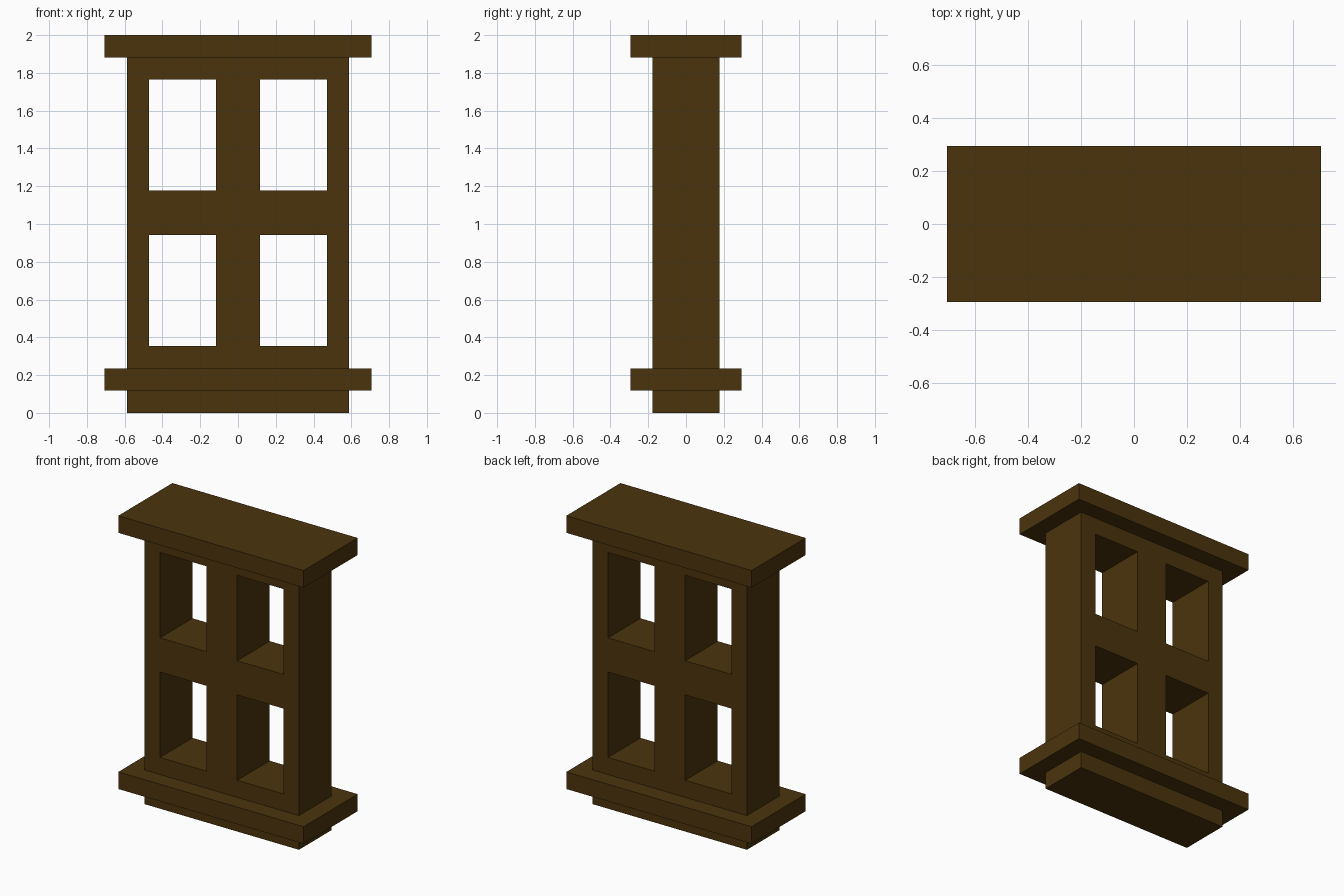
import bpy
import bmesh

cube = bpy.data.objects.get("Cube")
if cube:
    bpy.data.objects.remove(cube, do_unlink=True)

U = 2 / 17  # module: the window is 17 modules tall

# Single dark wood colour
wood = bpy.data.materials.new("dark_brown_wood")
wood.use_nodes = True
colour = (0.070, 0.034, 0.004, 1)
wood.diffuse_color = colour
bsdf = wood.node_tree.nodes["Principled BSDF"]
bsdf.inputs["Base Color"].default_value = colour
bsdf.inputs["Roughness"].default_value = 0.9


def finish(name, bm):
    bmesh.ops.recalc_face_normals(bm, faces=bm.faces)
    mesh = bpy.data.meshes.new(name)
    bm.to_mesh(mesh)
    bm.free()
    mesh.materials.append(wood)
    obj = bpy.data.objects.new(name, mesh)
    bpy.context.collection.objects.link(obj)
    return obj


def slab(name, half_x, half_y, z0, z1):
    """Box centred on x and y, sized in modules."""
    bm = bmesh.new()
    bmesh.ops.create_cube(bm, size=1)
    for v in bm.verts:
        v.co = (v.co.x * 2 * half_x * U, v.co.y * 2 * half_y * U,
                (z0 + (v.co.z + 0.5) * (z1 - z0)) * U)
    return finish(name, bm)


def pierced_frame(name, xs, zs, half_y):
    """Grid of cells with every odd row/column cell left open, extruded in y."""
    bm = bmesh.new()
    verts = [[bm.verts.new((x * U, -half_y * U, z * U)) for x in xs] for z in zs]
    for j in range(len(zs) - 1):
        for i in range(len(xs) - 1):
            if i % 2 and j % 2:
                continue  # window opening
            bm.faces.new((verts[j][i], verts[j][i + 1],
                          verts[j + 1][i + 1], verts[j + 1][i]))
    front = bm.faces[:]
    result = bmesh.ops.extrude_face_region(bm, geom=front, use_keep_orig=True)
    for v in result["geom"]:
        if isinstance(v, bmesh.types.BMVert):
            v.co.y = half_y * U
    return finish(name, bm)


# Foot block, projecting sill, four-pane frame, projecting lintel
slab("base_block", 5, 1.5, 0, 1)
slab("window_sill", 6, 2.5, 1, 2)
pierced_frame("window_frame", (-5, -4, -1, 1, 4, 5), (2, 3, 8, 10, 15, 16), 1.5)
slab("top_lintel", 6, 2.5, 16, 17)
